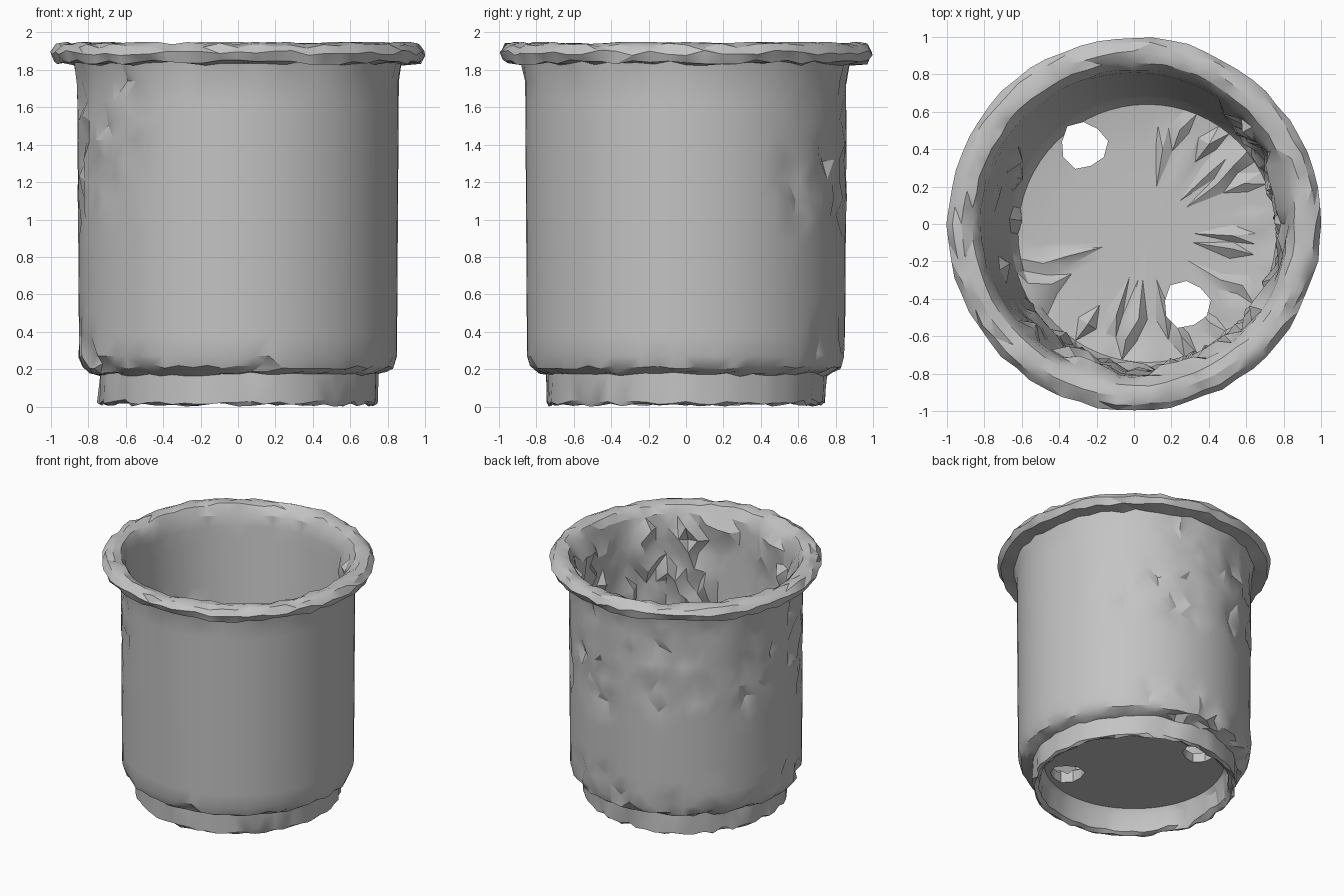
import bpy, bmesh, math, random
from mathutils import Vector

random.seed(7)
cube = bpy.data.objects.get("Cube")
if cube:
    bpy.data.objects.remove(cube, do_unlink=True)

clay = bpy.data.materials.new("grey clay")
clay.use_nodes = True
clay.diffuse_color = (0.55, 0.55, 0.55, 1)
clay.node_tree.nodes["Principled BSDF"].inputs["Base Color"].default_value = (0.55, 0.55, 0.55, 1)

SEGMENTS = 64


def wall(r0, z0, r1, z1, steps):
    """Evenly spaced profile points along a straight wall."""
    return [(r0 + (r1 - r0) * i / steps, z0 + (z1 - z0) * i / steps) for i in range(steps + 1)]


# Profile pieces: hollow foot, body, rolled rim, tapering inside
foot = [(0.3, 0.2), (0.5, 0.2), (0.66, 0.2), (0.69, 0.15), (0.7, 0.03),
        (0.73, 0.01), (0.75, 0.02), (0.75, 0.17)]
step = [(0.79, 0.185), (0.83, 0.21)]
body = wall(0.85, 0.27, 0.86, 1.74, 14)
rim = [(0.885, 1.835), (0.985, 1.84), (1.006, 1.89), (0.975, 1.93),
       (0.925, 1.95), (0.87, 1.93), (0.83, 1.87)]
inside = wall(0.81, 1.78, 0.725, 0.36, 13)
floor = [(0.69, 0.29), (0.58, 0.275), (0.46, 0.27), (0.25, 0.27)]
sections = [(foot, "foot"), (step, "step"), (body, "body"), (rim, "rim"),
            (inside, "inside"), (floor, "floor")]


def chip_chance(kind, r, z, side):
    """Chance that a point is chipped; side runs from -1 front right to 1 back left."""
    if kind == "body":
        if z > 1.0 and side > -0.1:
            return 0.4 if side > 0.35 else 0.22
        return 0.3 if z < 0.4 and side > 0.1 else 0
    if kind == "step" or (kind == "foot" and r > 0.68):
        return 0.4 if side > 0.1 else 0.08
    if kind == "inside":
        return 0.36 if side < 0.15 else 0.02
    if kind == "floor":
        return 0.3 if r > 0.45 and side < 0.6 else 0
    return 0


# Spin the profile, leaning the inside and adding wear
bm = bmesh.new()
rings = []
chips = set()
for points, kind in sections:
    for r, z in points:
        shift = (1.8 - z) / 1.5 if kind in ("inside", "floor") else 0
        ring = []
        for i in range(SEGMENTS):
            a = math.tau * i / SEGMENTS
            side = math.cos(a - math.radians(135))
            rr, zz = r, z
            if kind == "rim":
                rr -= random.uniform(0, 0.016)
                zz += random.uniform(-0.014, 0.014)
            elif kind == "step" or (kind == "foot" and r > 0.68):
                rr += random.uniform(-0.008, 0.006)
                zz += random.uniform(-0.01, 0.01)
            chipped = random.random() < chip_chance(kind, r, z, side)
            if chipped:
                a += random.uniform(-0.03, 0.03)
                zz += random.uniform(-0.03, 0.03) if kind in ("body", "inside") else random.uniform(0, 0.02)
                if kind == "body":
                    rr += random.uniform(-0.035, 0.012)
                elif kind == "inside":
                    rr -= random.uniform(0, 0.06)
                elif kind == "floor":
                    zz += random.uniform(0, 0.04)
                else:
                    rr -= random.uniform(0, 0.02)
            v = bm.verts.new((rr * math.cos(a) + 0.07 * shift, rr * math.sin(a) - 0.05 * shift,
                              min(1.95, max(0, zz))))
            if chipped or kind == "rim":
                chips.add(v)
            ring.append(v)
        rings.append(ring)

for low, high in zip(rings, rings[1:]):
    for i in range(SEGMENTS):
        j = (i + 1) % SEGMENTS
        bm.faces.new((low[i], low[j], high[j], high[i]))
for ring, centre in ((rings[0], (0, 0, 0.2)), (rings[-1], (0.07, -0.05, 0.27))):
    tip = bm.verts.new(centre)
    for i in range(SEGMENTS):
        bm.faces.new((ring[i], ring[(i + 1) % SEGMENTS], tip))

# Split the worn faces into sharp facets
bmesh.ops.triangulate(bm, faces=[f for f in bm.faces if any(v in chips for v in f.verts)],
                      quad_method="SHORT_EDGE")
bmesh.ops.recalc_face_normals(bm, faces=bm.faces)

mesh = bpy.data.meshes.new("pot")
bm.to_mesh(mesh)
bm.free()
mesh.materials.append(clay)
pot = bpy.data.objects.new("pot", mesh)
bpy.context.collection.objects.link(pot)

# Two uneven drain holes through the floor
for name, centre in (("drain_cutter_back", Vector((-0.27, 0.42, 0.24))),
                     ("drain_cutter_front", Vector((0.28, -0.43, 0.24)))):
    bpy.ops.mesh.primitive_cylinder_add(vertices=9, radius=0.125, depth=0.3, location=centre)
    cutter = bpy.context.object
    cutter.name = name
    cutter.hide_render = True
    cutter.data.materials.append(clay)
    for v in cutter.data.vertices:
        stretch = 1 + 0.08 * math.cos(3 * math.atan2(v.co.y, v.co.x))
        v.co.x *= stretch
        v.co.y *= stretch
    bpy.ops.object.select_all(action="DESELECT")
    pot.select_set(True)
    bpy.context.view_layer.objects.active = pot
    cut = pot.modifiers.new("drain", "BOOLEAN")
    cut.operation = "DIFFERENCE"
    cut.solver = "EXACT"
    cut.object = cutter
    bpy.ops.object.modifier_apply(modifier=cut.name)
    bpy.data.objects.remove(cutter, do_unlink=True)

bpy.ops.object.shade_smooth_by_angle(angle=math.radians(28))
